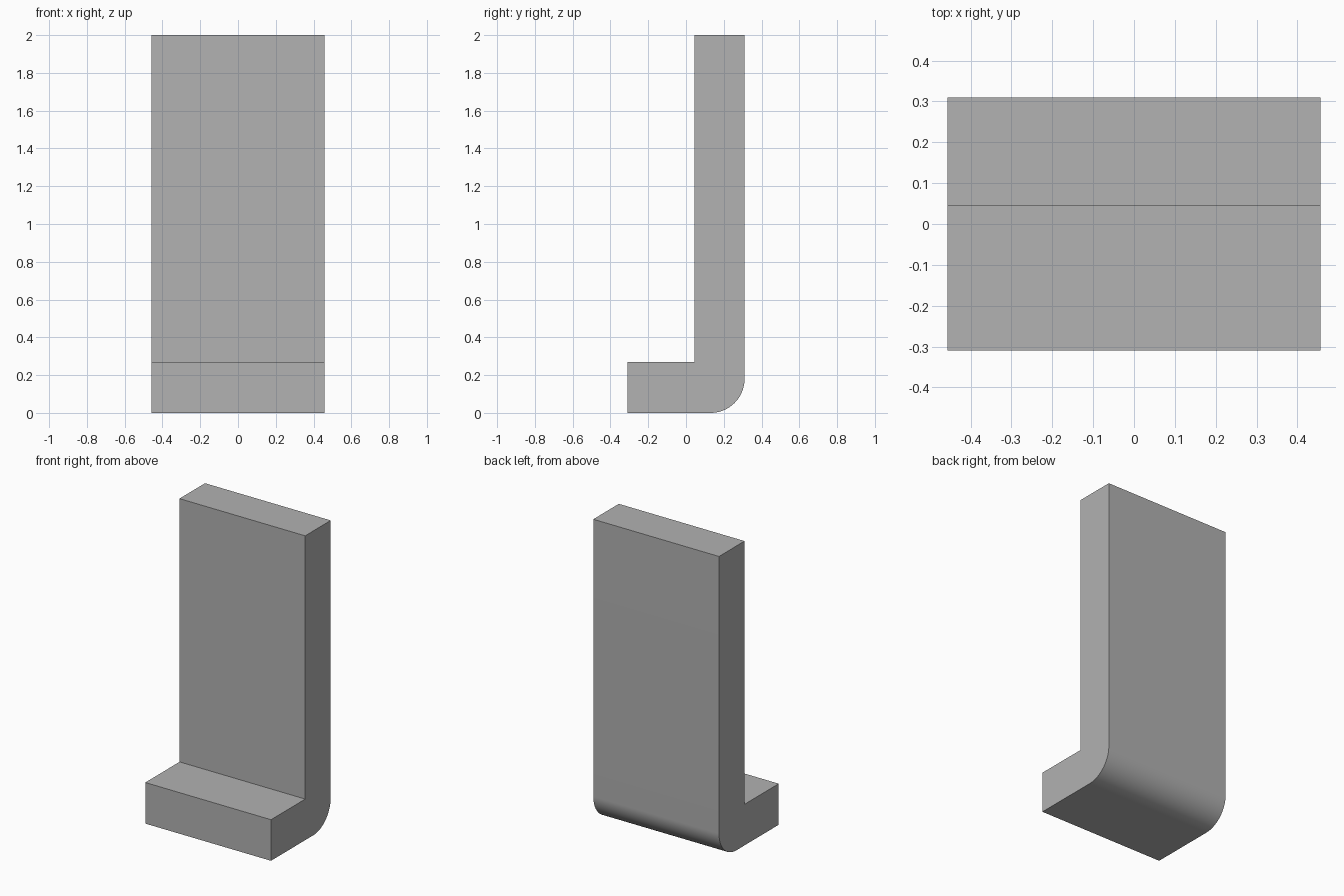
import bpy
import bmesh
from math import sin, cos, pi, radians

cube = bpy.data.objects.get("Cube")
if cube:
    bpy.data.objects.remove(cube, do_unlink=True)

HALF_WIDTH, HALF_DEPTH, HEIGHT = 0.457, 0.31, 2.0
PLATE_FRONT, FOOT_TOP = 0.045, 0.27
RADIUS, STEPS = 0.18, 24

# Plain grey material
grey = bpy.data.materials.new("plain_grey")
grey.use_nodes = True
colour = (0.445, 0.445, 0.445, 1)
grey.diffuse_color = colour
grey.node_tree.nodes["Principled BSDF"].inputs["Base Color"].default_value = colour

# Side profile (y, z): foot, rounded heel, upright
profile = [(PLATE_FRONT, HEIGHT), (PLATE_FRONT, FOOT_TOP),
           (-HALF_DEPTH, FOOT_TOP), (-HALF_DEPTH, 0)]
for i in range(STEPS + 1):
    a = -pi / 2 + pi / 2 * i / STEPS
    profile.append((HALF_DEPTH - RADIUS + RADIUS * cos(a), RADIUS + RADIUS * sin(a)))
profile.append((HALF_DEPTH, HEIGHT))

# Extrude the profile across the width
bm = bmesh.new()
side = bm.faces.new([bm.verts.new((-HALF_WIDTH, y, z)) for y, z in profile])
result = bmesh.ops.extrude_face_region(bm, geom=[side], use_keep_orig=True)
moved = [v for v in result["geom"] if isinstance(v, bmesh.types.BMVert)]
bmesh.ops.translate(bm, verts=moved, vec=(2 * HALF_WIDTH, 0, 0))
bmesh.ops.recalc_face_normals(bm, faces=bm.faces)

mesh = bpy.data.meshes.new("l_bracket")
bm.to_mesh(mesh)
bm.free()
mesh.materials.append(grey)
bracket = bpy.data.objects.new("l_bracket", mesh)
bpy.context.collection.objects.link(bracket)

# Smooth heel, sharp corners
bpy.ops.object.select_all(action="DESELECT")
bracket.select_set(True)
bpy.context.view_layer.objects.active = bracket
bpy.ops.object.shade_smooth_by_angle(angle=radians(30))
